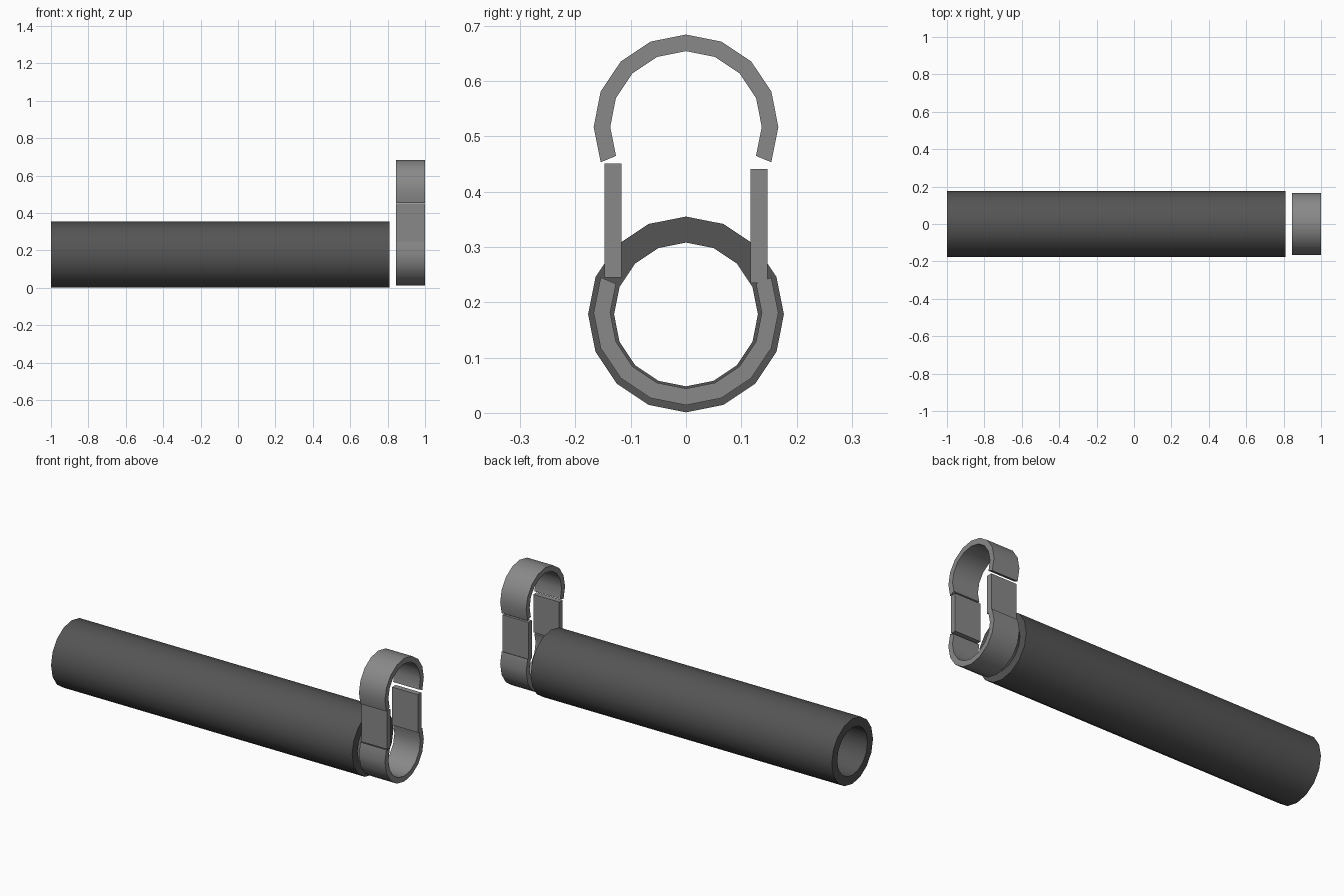
import bpy, bmesh, math

if "Cube" in bpy.data.objects:
    bpy.data.objects.remove(bpy.data.objects["Cube"])


def material(name, value):
    m = bpy.data.materials.new(name)
    m.diffuse_color = (value, value, value, 1)
    m.use_nodes = True
    m.node_tree.nodes["Principled BSDF"].inputs["Base Color"].default_value = m.diffuse_color
    return m


dark = material("dark_grey", 0.09)
light = material("mid_grey", 0.25)


def finish(name, bm, mat):
    bmesh.ops.recalc_face_normals(bm, faces=bm.faces)
    mesh = bpy.data.meshes.new(name)
    bm.to_mesh(mesh)
    bm.free()
    mesh.materials.append(mat)
    ob = bpy.data.objects.new(name, mesh)
    bpy.context.collection.objects.link(ob)
    bpy.ops.object.select_all(action='DESELECT')
    ob.select_set(True)
    bpy.context.view_layer.objects.active = ob
    bpy.ops.object.shade_smooth_by_angle(angle=math.radians(30))
    return ob


def ring(name, x0, x1, cz, r_out, r_in, first, steps, mat):
    """Hollow ring or open arc around the x axis, in steps of 1/16 turn."""
    bm = bmesh.new()
    closed = steps == 16
    sections = []
    for i in range(steps if closed else steps + 1):
        a = math.tau * (first + i) / 16
        sections.append([bm.verts.new((x, r * math.cos(a), cz + r * math.sin(a)))
                         for x, r in ((x0, r_out), (x1, r_out), (x1, r_in), (x0, r_in))])
    for i in range(steps):
        a, b = sections[i], sections[(i + 1) % len(sections)]
        for k in range(4):
            n = (k + 1) % 4
            bm.faces.new((a[k], a[n], b[n], b[k]))
    if not closed:
        bm.faces.new(sections[0])
        bm.faces.new(sections[-1])
    return finish(name, bm, mat)


def bar(name, y, z0, z1):
    bm = bmesh.new()
    bmesh.ops.create_cube(bm, size=1)
    for v in bm.verts:
        v.co = (0.922 + v.co.x * 0.156, y + v.co.y * 0.03, (z0 + z1) / 2 + v.co.z * (z1 - z0))
    return finish(name, bm, light)


# Long hollow tube
ring("main_tube", -1, 0.81, 0.178, 0.177, 0.13, 0, 16, dark)

# Clip: lower and upper open arcs
ring("clip_lower_arc", 0.844, 1, 0.181, 0.167, 0.137, 7, 10, light)
ring("clip_upper_arc", 0.844, 1, 0.517, 0.167, 0.137, -1, 10, light)

# Clip: straight side bars
bar("clip_left_bar", -0.132, 0.245, 0.451)
bar("clip_right_bar", 0.132, 0.235, 0.441)
